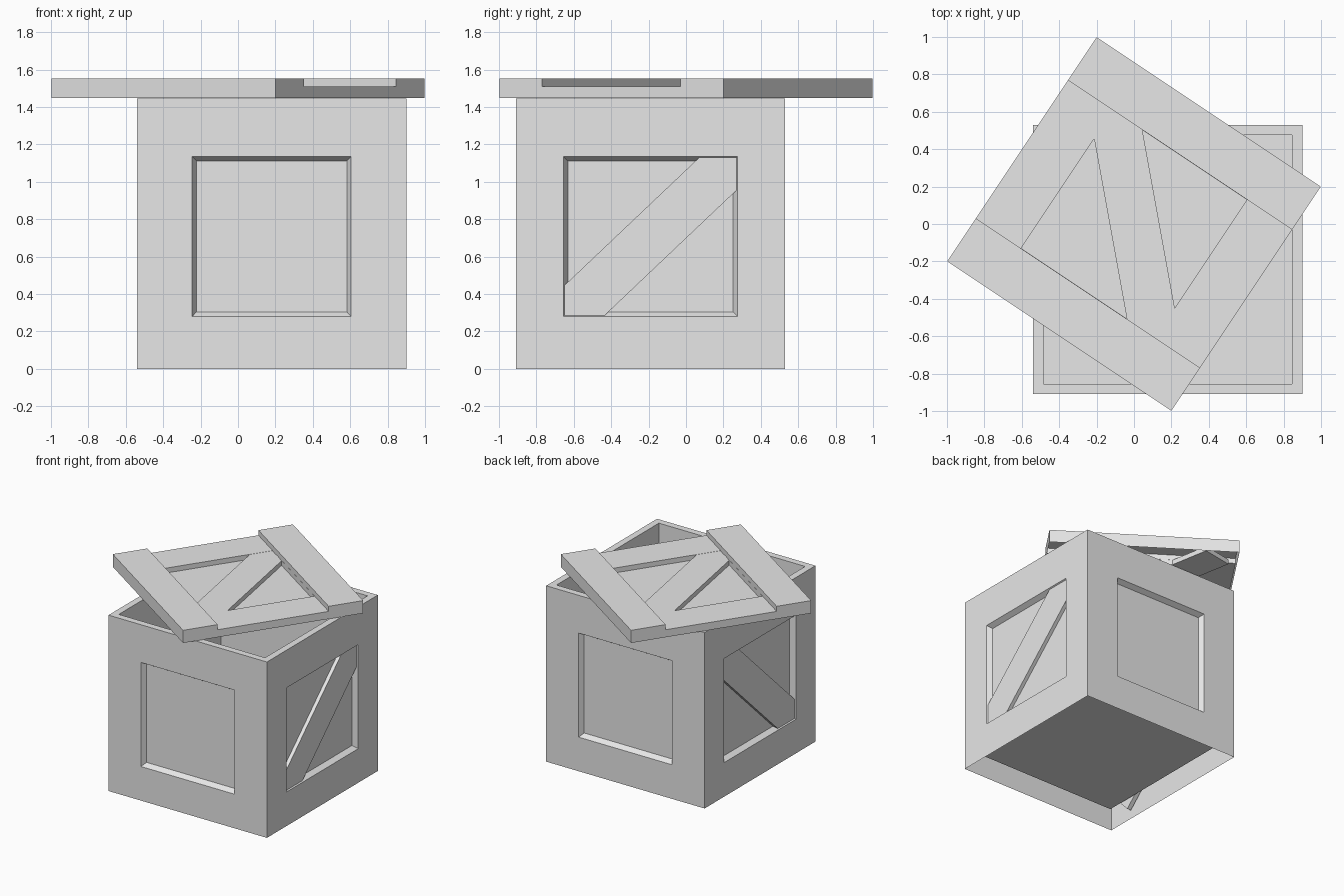
import bpy, bmesh
from math import radians
from mathutils import Matrix, Vector

cube = bpy.data.objects.get("Cube")
if cube:
    bpy.data.objects.remove(cube, do_unlink=True)

grey = bpy.data.materials.new("plain grey")
grey.use_nodes = True
COLOUR = (0.8, 0.8, 0.8, 1)
grey.diffuse_color = COLOUR
grey.node_tree.nodes["Principled BSDF"].inputs["Base Color"].default_value = COLOUR

HALF = 0.72        # half width of crate and lid
TOP = 1.445        # crate height
WALL = 0.055
CENTRE = Matrix.Translation((0.18, -0.19, 0))
LID = Matrix.Rotation(radians(-33.69), 4, 'Z')


def finish(name, bm, matrix):
    bmesh.ops.remove_doubles(bm, verts=bm.verts, dist=0.0005)
    bmesh.ops.recalc_face_normals(bm, faces=bm.faces)
    mesh = bpy.data.meshes.new(name)
    bm.to_mesh(mesh)
    bm.free()
    mesh.materials.append(grey)
    obj = bpy.data.objects.new(name, mesh)
    obj.matrix_world = matrix
    bpy.context.collection.objects.link(obj)
    return obj


def stepped(bm, rings, matrix=Matrix()):
    """Join successive four-corner rings and cap the last one."""
    loops = [[bm.verts.new(matrix @ Vector(p)) for p in ring] for ring in rings]
    for a, b in zip(loops, loops[1:]):
        for i in range(4):
            j = (i + 1) % 4
            bm.faces.new((a[i], a[j], b[j], b[i]))
    bm.faces.new(loops[-1])


def upright(w, low, high, depth):
    y = depth - HALF
    return [(-w, y, low), (w, y, low), (w, y, high), (-w, y, high)]


def flat(x, y, z):
    return [(-x, -y, z), (x, -y, z), (x, y, z), (-x, y, z)]


def plank(name, size, matrix):
    bm = bmesh.new()
    bmesh.ops.create_cube(bm, size=1, matrix=Matrix.Diagonal((*size, 1)))
    return finish(name, bm, matrix)


# Crate: four outer walls with bevelled recessed panels, rim, inside and raised floor
bm = bmesh.new()
for k in range(4):
    w = 0.465 if k % 2 else 0.425
    stepped(bm, [upright(HALF, 0, TOP, 0),
                 upright(w, 0.28, 1.135, 0),
                 upright(w - 0.023, 0.305, 1.112, 0.04)],
            Matrix.Rotation(radians(90 * k), 4, 'Z'))
inner = HALF - WALL
stepped(bm, [flat(HALF, HALF, TOP), flat(inner, inner, TOP), flat(inner, inner, 0.14)])
finish("crate_body", bm, CENTRE)

# Diagonal braces held in the left and right walls
for name, side in (("left_brace", 1), ("right_brace", -1)):
    place = Matrix.Translation((side * (HALF - 0.028), 0.007, 0.707))
    plank(name, (0.036, 1.59, 0.265), CENTRE @ place @ Matrix.Rotation(radians(43.5), 4, 'X'))

# Lid: hollow shell with two raised boards and a sunken middle panel
LOW, MID, HIGH, BOARD = 1.448, 1.51, 1.552, 0.444
bm = bmesh.new()
profile = [(-HALF, LOW), (-HALF, HIGH), (-BOARD, HIGH), (-BOARD, MID),
           (BOARD, MID), (BOARD, HIGH), (HALF, HIGH), (HALF, LOW)]
ends = [[bm.verts.new((x, y, z)) for y, z in profile] for x in (-HALF, HALF)]
for end in ends:
    bm.faces.new(end)
for i in range(len(profile) - 1):
    if i != 3:
        bm.faces.new((ends[0][i], ends[0][i + 1], ends[1][i + 1], ends[1][i]))
stepped(bm, [flat(HALF, BOARD, MID), flat(0.43, BOARD - 0.001, MID),
             flat(0.43, BOARD - 0.001, MID - 0.04)])
finish("lid_shell", bm, LID)

# Diagonal brace across the lid panel
plank("lid_brace", (1.64, 0.262, 0.04),
      LID @ Matrix.Translation((0.004, 0, 1.4885)) @ Matrix.Rotation(radians(-46), 4, 'Z'))
